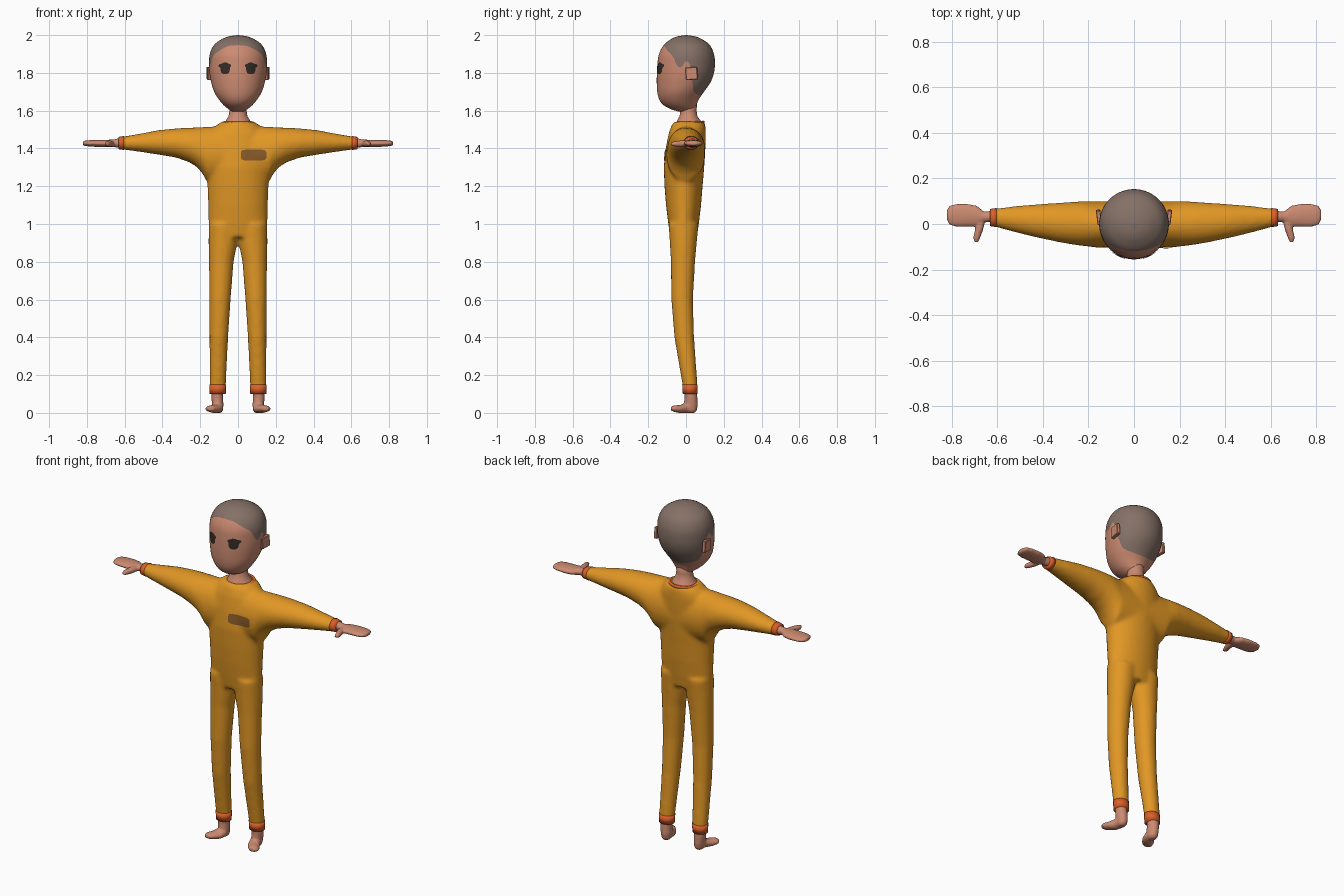
import bpy, bmesh, math
from mathutils import Matrix
from mathutils.bvhtree import BVHTree

if "Cube" in bpy.data.objects:
    bpy.data.objects.remove(bpy.data.objects["Cube"])


def material(name, rgb):
    m = bpy.data.materials.new(name)
    m.diffuse_color = (*rgb, 1)
    m.use_nodes = True
    m.node_tree.nodes["Principled BSDF"].inputs["Base Color"].default_value = m.diffuse_color
    return m


SUIT = material("amber suit", (.76, .31, .018))
TRIM = material("orange trim", (.72, .115, .022))
SKIN = material("skin", (.60, .255, .165))
HAIR = material("short hair", (.235, .165, .135))
DARK = material("dark eye", (.035, .025, .02))
PATCH = material("brown patch", (.25, .105, .022))


def make(name, bm, *mats):
    me = bpy.data.meshes.new(name)
    bm.to_mesh(me)
    bm.free()
    for m in mats:
        me.materials.append(m)
    ob = bpy.data.objects.new(name, me)
    bpy.context.collection.objects.link(ob)
    for p in me.polygons:
        p.use_smooth = True
    return ob


def skin_rows(bm, rows, cap=True):
    """Bridge equal rows of points into a tube, return faces per band."""
    vs = [[bm.verts.new(p) for p in r] for r in rows]
    n = len(vs[0])
    bands = []
    for a, b in zip(vs, vs[1:]):
        bands.append([bm.faces.new((a[i], a[(i + 1) % n], b[(i + 1) % n], b[i])) for i in range(n)])
    if cap:
        bm.faces.new(vs[0][::-1])
        bm.faces.new(vs[-1])
    return bands


def loft(bm, rings, axis='z', sx=1, n=32, grow=0):
    """Ellipse rings (pos, amin, amax, bmin, bmax) stacked along an axis."""
    rows = []
    for t, a0, a1, b0, b1 in rings:
        row = []
        for i in range(n):
            an = math.tau * i / n
            a = (a0 + a1) / 2 + ((a1 - a0) / 2 + grow) * math.cos(an)
            b = (b0 + b1) / 2 + ((b1 - b0) / 2 + grow) * math.sin(an)
            x, y, z = {'x': (t, a, b), 'y': (a, t, b), 'z': (a, b, t)}[axis]
            row.append((sx * x, y, z))
        rows.append(row)
    skin_rows(bm, rows)
    bmesh.ops.recalc_face_normals(bm, faces=bm.faces)


def fuse(name, bm, mat, voxel, smooth):
    """Melt overlapping lofts into one smooth skin."""
    ob = make(name, bm, mat)
    r = ob.modifiers.new("melt", 'REMESH')
    r.mode, r.voxel_size, r.use_smooth_shade = 'VOXEL', voxel, True
    s = ob.modifiers.new("soften", 'SMOOTH')
    s.factor, s.iterations = .5, smooth
    dg = bpy.context.evaluated_depsgraph_get()
    me = bpy.data.meshes.new_from_object(ob.evaluated_get(dg))
    ob.modifiers.clear()
    ob.data = me
    me.materials.clear()
    me.materials.append(mat)
    for p in me.polygons:
        p.material_index, p.use_smooth = 0, True
    return ob


def curve(table, t, k):
    """Smooth interpolation of column k in a table sorted by column 0."""
    i = max(j for j in range(len(table) - 1) if j == 0 or table[j][0] <= t)

    def slope(j):
        a, b = table[max(j - 1, 0)], table[min(j + 1, len(table) - 1)]
        return (b[k] - a[k]) / (b[0] - a[0])
    p, q = table[i], table[i + 1]
    h = q[0] - p[0]
    u = min(max((t - p[0]) / h, 0), 1)
    return ((2*u**3 - 3*u*u + 1) * p[k] + (u**3 - 2*u*u + u) * h * slope(i)
            + (3*u*u - 2*u**3) * q[k] + (u**3 - u*u) * h * slope(i + 1))


# one-piece suit: torso, sleeves and legs melted together
TORSO = [(.93, -.15, .15, -.083, .058), (1.0, -.156, .156, -.094, .068),
         (1.1, -.158, .158, -.106, .08), (1.2, -.162, .162, -.114, .088),
         (1.3, -.166, .166, -.118, .097), (1.4, -.166, .166, -.108, .103),
         (1.48, -.15, .15, -.092, .105), (1.52, -.118, .118, -.077, .103),
         (1.542, -.085, .085, -.064, .097)]
ARM = [(0, -.1, .1, 1.2, 1.52), (.165, -.104, .1, 1.225, 1.515), (.19, -.1, .1, 1.27, 1.513),
       (.22, -.097, .1, 1.303, 1.511), (.26, -.092, .098, 1.328, 1.51), (.33, -.08, .093, 1.352, 1.506),
       (.42, -.061, .087, 1.367, 1.497), (.52, -.037, .079, 1.382, 1.478), (.625, -.009, .066, 1.396, 1.46)]
LEG = [(1.0, 0, .155, -.092, .067), (.9, .003, .156, -.086, .057), (.8, .023, .154, -.08, .048),
       (.6, .039, .152, -.078, .037), (.4, .052, .151, -.062, .043), (.15, .064, .151, -.019, .061),
       (.11, .065, .15, -.016, .061)]
bm = bmesh.new()
loft(bm, TORSO)
for s in (1, -1):
    loft(bm, ARM, 'x', s)
    loft(bm, LEG, 'z', s)
suit = fuse("suit", bm, SUIT, .011, 6)

# head: rows follow the hairline so the hair edge is clean
HEAD = [(1.595, .03, -.04, .03), (1.61, .053, -.085, .05), (1.63, .077, -.12, .056),
        (1.66, .102, -.142, .068), (1.70, .126, -.152, .095), (1.75, .142, -.155, .13),
        (1.80, .151, -.154, .148), (1.85, .153, -.151, .153), (1.90, .149, -.143, .148),
        (1.95, .125, -.116, .124), (1.98, .083, -.077, .082), (1.994, .045, -.042, .046),
        (2.0, .003, -.003, .005)]
HAIRLINE = [(0, 1.947), (25, 1.94), (45, 1.915), (62, 1.885), (70, 1.845), (80, 1.83), (90, 1.862),
            (98, 1.84), (106, 1.77), (120, 1.71), (145, 1.685), (180, 1.675)]
N, LOW, HIGH = 96, 30, 26
rows = []
for i in range(LOW + HIGH + 1):
    row = []
    for j in range(N):
        deg = 360 * j / N
        line = curve(HAIRLINE, min(deg, 360 - deg), 1)
        if i <= LOW:
            z = 1.595 + (line - 1.595) * i / LOW
        else:
            z = line + (2 - line) * math.sin(math.pi / 2 * (i - LOW) / HIGH)
        rx, y0, y1 = (curve(HEAD, z, k) for k in (1, 2, 3))
        a = math.radians(deg)
        row.append((rx * math.sin(a), (y0 + y1) / 2 - (y1 - y0) / 2 * math.cos(a), z))
    rows.append(row)
bm = bmesh.new()
for i, band in enumerate(skin_rows(bm, rows)):
    for f in band:
        f.material_index = int(i >= LOW)
bm.faces.ensure_lookup_table()
bm.faces[-1].material_index = 1
bmesh.ops.recalc_face_normals(bm, faces=bm.faces)
head = make("head", bm, SKIN, HAIR)

# neck
bm = bmesh.new()
loft(bm, [(1.67, -.045, .045, -.03, .06), (1.6, -.045, .045, -.03, .056), (1.57, -.05, .05, -.034, .06),
          (1.548, -.064, .064, -.047, .077), (1.52, -.08, .08, -.06, .092)])
make("neck", bm, SKIN)

# collar ring, dipping at the front
bm = bmesh.new()
rows = []
for i in range(48):
    a = math.tau * i / 48
    rows.append([((.079 + .008 * math.cos(b)) * math.cos(a), (.075 + .008 * math.cos(b)) * math.sin(a),
                  .009 * math.sin(b)) for b in (math.tau * k / 10 for k in range(10))])
skin_rows(bm, rows + rows[:1], cap=False)
bmesh.ops.remove_doubles(bm, verts=bm.verts, dist=1e-5)
bmesh.ops.recalc_face_normals(bm, faces=bm.faces)
bm.transform(Matrix.Translation((0, .016, 1.533)) @ Matrix.Rotation(.07, 4, 'X'))
make("collar", bm, TRIM)

HAND = [(.60, .008, .06, 1.405, 1.455), (.64, .008, .056, 1.404, 1.452), (.66, .008, .055, 1.408, 1.447),
        (.69, -.012, .08, 1.407, 1.446), (.73, -.012, .088, 1.407, 1.446), (.78, -.012, .088, 1.41, 1.444),
        (.81, -.003, .08, 1.413, 1.441), (.822, .018, .06, 1.419, 1.435)]
THUMB = [(.03, .65, .69, 1.41, 1.442), (-.025, .662, .698, 1.408, 1.442),
         (-.06, .675, .706, 1.41, 1.438), (-.08, .683, .70, 1.417, 1.431)]
ANKLE = [(.14, .08, .143, -.01, .056), (.08, .079, .141, -.008, .06), (.04, .077, .137, -.012, .062),
         (.012, .08, .133, -.008, .057), (-.001, .092, .122, .008, .043)]
FOOT = [(.04, .085, .13, 0, .06), (0, .077, .142, -.001, .054), (-.03, .085, .162, -.001, .042),
        (-.058, .104, .174, .004, .04), (-.08, .125, .162, .012, .034)]
for s, side in ((1, "left"), (-1, "right")):
    # hand with thumb, and bare foot
    bm = bmesh.new()
    loft(bm, HAND, 'x', s)
    loft(bm, THUMB, 'y', s)
    fuse(side + "_hand", bm, SKIN, .005, 3)
    bm = bmesh.new()
    loft(bm, ANKLE, 'z', s)
    loft(bm, FOOT, 'y', s)
    fuse(side + "_foot", bm, SKIN, .005, 4)
    # sleeve and trouser cuffs
    bm = bmesh.new()
    loft(bm, [(.603, -.013, .069, 1.393, 1.465), (.632, -.008, .065, 1.397, 1.46)], 'x', s, grow=.001)
    make(side + "_sleeve_cuff", bm, TRIM)
    bm = bmesh.new()
    loft(bm, [(.10, .066, .15, -.016, .061), (.15, .064, .151, -.019, .061)], 'z', s, grow=.001)
    make(side + "_trouser_cuff", bm, TRIM)
    # flat ear
    bm = bmesh.new()
    bmesh.ops.create_cube(bm, size=1, matrix=Matrix.Translation((s * .154, .03, 1.797))
                          @ Matrix.Rotation(-s * .12, 4, 'Z') @ Matrix.Rotation(.08, 4, 'X')
                          @ Matrix.Diagonal((.02, .062, .066, 1)))
    bmesh.ops.bevel(bm, geom=bm.edges[:], offset=.003, segments=1, affect='EDGES')
    ear = make(side + "_ear", bm, SKIN)
    for p in ear.data.polygons:
        p.use_smooth = False


def decal(name, target, mat, cx, cz, w, h, power):
    """Thin superellipse plate projected onto the front of a part."""
    me = target.data
    tree = BVHTree.FromPolygons([v.co for v in me.vertices], [tuple(p.vertices) for p in me.polygons])
    bm = bmesh.new()
    rows = []
    for r in (1, .8, .6, .4, .2, .02):
        row = []
        for i in range(40):
            c, s = math.cos(math.tau * i / 40), math.sin(math.tau * i / 40)
            x = cx + r * w / 2 * math.copysign(abs(c) ** (2 / power), c)
            z = cz + r * h / 2 * math.copysign(abs(s) ** (2 / power), s)
            hit = tree.ray_cast((x, -1, z), (0, 1, 0))[0]
            row.append((x, hit.y - .004, z))
        rows.append(row)
    skin_rows(bm, rows, cap=False)
    bm.faces.new([v for v in bm.verts][-40:])
    make(name, bm, mat)


# eyes with lash bars, and the plain chest patch
for s, side in ((1, "left"), (-1, "right")):
    decal(side + "_eye", head, DARK, s * .068, 1.824, .05, .062, 2.5)
    decal(side + "_lash", head, DARK, s * .07, 1.838, .066, .022, 3)
decal("chest_patch", suit, PATCH, .083, 1.365, .135, .058, 5)
